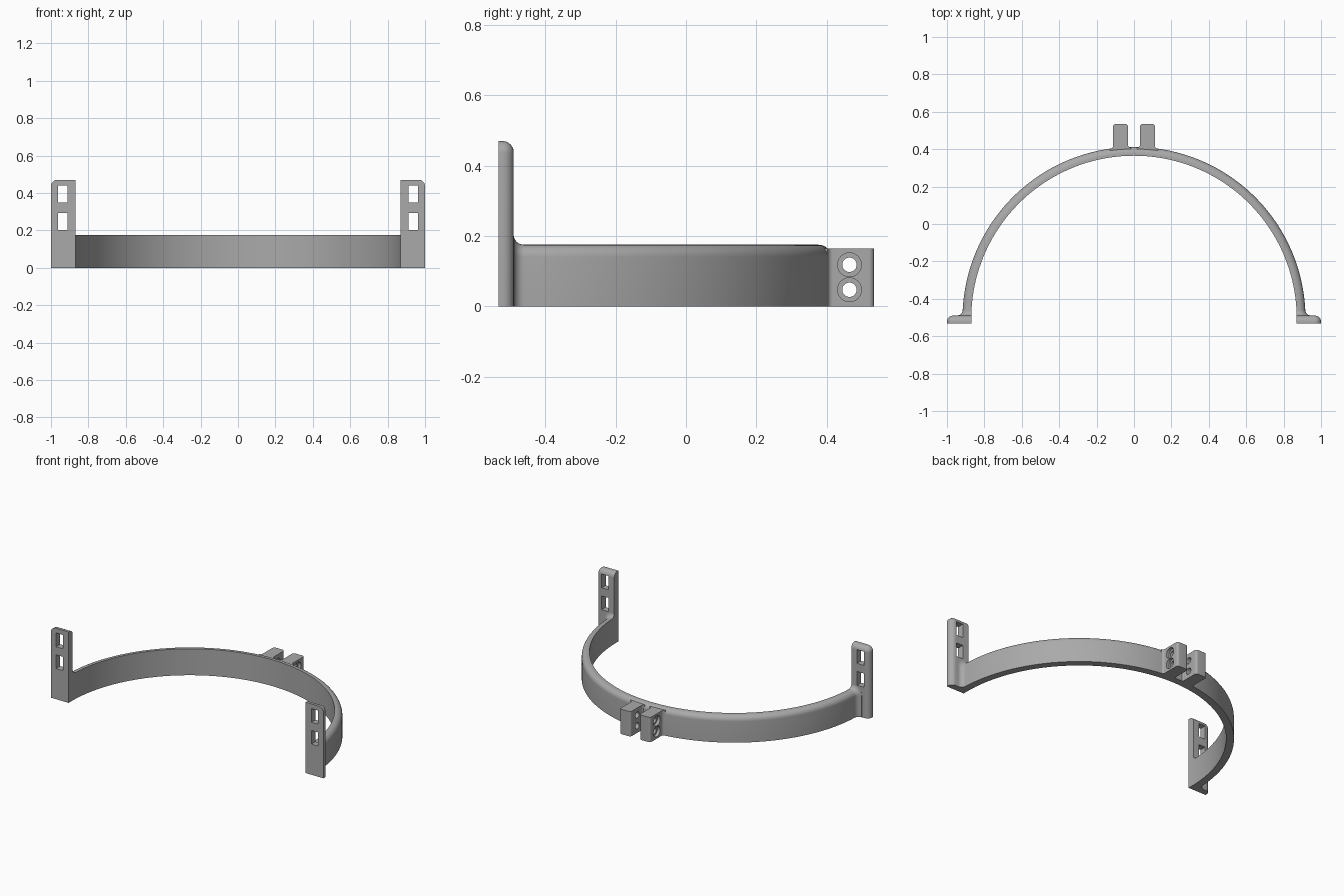
import bpy, bmesh
from math import sin, cos, pi, asin, radians

cube = bpy.data.objects.get("Cube")
if cube:
    bpy.data.objects.remove(cube, do_unlink=True)

grey = bpy.data.materials.new("plain grey")
grey.use_nodes = True
colour = (0.4, 0.4, 0.4, 1)
grey.diffuse_color = colour
grey.node_tree.nodes["Principled BSDF"].inputs["Base Color"].default_value = colour


def arc(cx, cy, r, start, end, steps=8):
    """Points of an arc, angles in degrees."""
    angles = [radians(start + (end - start) * i / steps) for i in range(steps + 1)]
    return [(cx + r * cos(a), cy + r * sin(a)) for a in angles]


def loft(name, rings):
    """Skin a list of equal closed rings and cap both ends."""
    bm = bmesh.new()
    rows = [[bm.verts.new(p) for p in ring] for ring in rings]
    n = len(rows[0])
    for a, b in zip(rows, rows[1:]):
        for i in range(n):
            j = (i + 1) % n
            bm.faces.new((a[i], a[j], b[j], b[i]))
    bm.faces.new(rows[0])
    bm.faces.new(rows[-1])
    bmesh.ops.recalc_face_normals(bm, faces=bm.faces)
    mesh = bpy.data.meshes.new(name)
    bm.to_mesh(mesh)
    bm.free()
    obj = bpy.data.objects.new(name, mesh)
    obj.data.materials.append(grey)
    bpy.context.collection.objects.link(obj)
    return obj


def box(name, x0, x1, y0, y1, z0, z1):
    return loft(name, [[(x0, y, z0), (x1, y, z0), (x1, y, z1), (x0, y, z1)]
                       for y in (y0, y1)])


def rod(name, x0, x1, y, z, r):
    return loft(name, [[(x, *p) for p in arc(y, z, r, 0, 360, 32)[:-1]]
                       for x in (x0, x1)])


def finish(obj, cutters=(), mirrored=False):
    """Cut, mirror across x and smooth a part."""
    bpy.ops.object.select_all(action="DESELECT")
    obj.select_set(True)
    bpy.context.view_layer.objects.active = obj
    for cutter in cutters:
        cutter.hide_render = True
        mod = obj.modifiers.new("cut", "BOOLEAN")
        mod.operation, mod.solver, mod.object = "DIFFERENCE", "EXACT", cutter
        bpy.ops.object.modifier_apply(modifier=mod.name)
        bpy.data.objects.remove(cutter, do_unlink=True)
    if mirrored:
        mod = obj.modifiers.new("mirror", "MIRROR")
        mod.use_mirror_merge = False
        bpy.ops.object.modifier_apply(modifier=mod.name)
    bpy.ops.object.shade_smooth_by_angle(angle=radians(30))


# Half-ring band, rounded on the outer top edge and flared into the plates
CENTRE_Y, INNER, OUTER, HEIGHT, ROUND = -0.505, 0.87, 0.917, 0.175, 0.035
PLATE_BACK, FILLET = -0.49, 0.03


def band_ring(theta, flare):
    profile = [(INNER, 0), (OUTER + flare, 0)]
    profile += arc(OUTER - ROUND, HEIGHT - ROUND, ROUND + flare, 0, 90)
    profile += [(INNER, HEIGHT + flare)]
    return [(r * cos(theta), CENTRE_Y + r * sin(theta), z) for r, z in profile]


stations = [(0, FILLET)]
for i in range(9):
    a = i / 8 * pi / 2
    lift = PLATE_BACK - CENTRE_Y + FILLET * (1 - cos(a))
    stations.append((asin(lift / OUTER), FILLET * (1 - sin(a))))
first = stations[-1][0]
middle = [(first + (pi - 2 * first) * i / 72, 0) for i in range(1, 72)]
stations += middle + [(pi - t, f) for t, f in reversed(stations)]
finish(loft("half_ring_band", [band_ring(t, f) for t, f in stations]))

# Upright mounting plates with two slots each
EDGE, CORNER, TOP = 0.032, 0.034, 0.47


def plate_ring(y, inset):
    outline = [(INNER, 0), (1 - inset, 0)]
    outline += arc(1 - CORNER, TOP - CORNER, CORNER - inset, 0, 90)
    outline += [(INNER, TOP - inset)]
    return [(x, y, z) for x, z in outline]


rings = [plate_ring(-0.533, 0)]
for depth, across in arc(0, 0, EDGE, 90, 0):
    # rounded rear edge
    rings.append(plate_ring(PLATE_BACK - EDGE + depth, EDGE - across))
slots = [box("slot_cutter", 0.912, 0.962, -0.6, -0.4, z, z + 0.091)
         for z in (0.203, 0.348)]
finish(loft("mounting_plates", rings), slots, mirrored=True)

# Pair of clamp lugs with filleted roots and counterbored holes
X0, X1, LUG_BACK, ROOT, R = 0.032, 0.112, 0.535, 0.406, 0.015
outline = [(X0 - R, 0.385), (X1 + R, 0.385)]
outline += arc(X1 + R, ROOT + R - 0.003, R, 270, 180)
outline += arc(X1 - R, LUG_BACK - R, R, 0, 90)
outline += arc(X0 + R, LUG_BACK - R, R, 90, 180)
outline += arc(X0 - R, ROOT + R + 0.003, R, 0, -90)
lug = loft("clamp_lugs", [[(x, y, z) for x, y in outline] for z in (0, 0.165)])
holes = []
for z in (0.047, 0.118):
    holes.append(rod("hole_cutter", 0, 0.2, 0.465, z, 0.0205))
    holes.append(rod("counterbore_cutter", X1 - 0.02, 0.2, 0.465, z, 0.034))
finish(lug, holes, mirrored=True)
